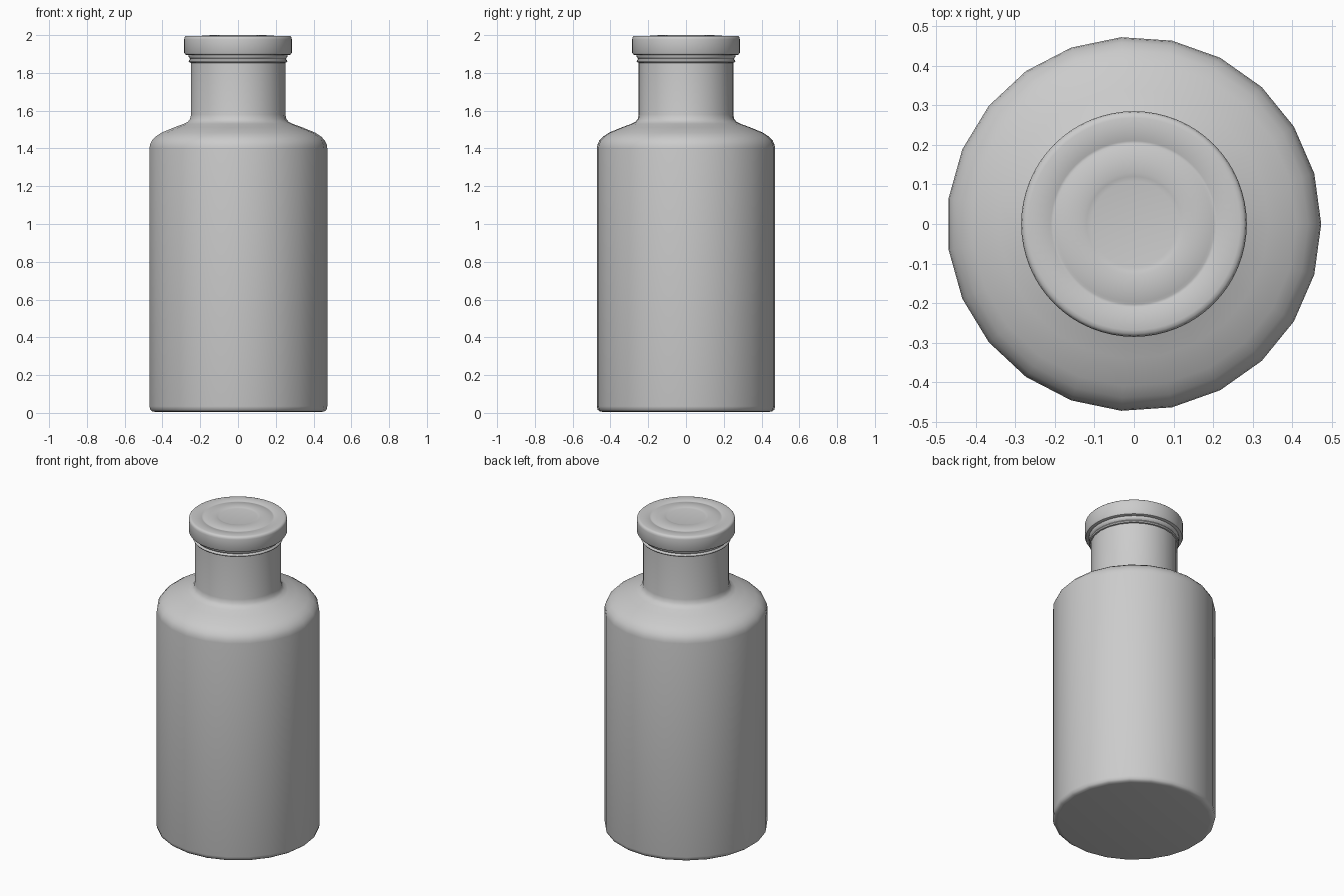
import bpy, bmesh, math

if "Cube" in bpy.data.objects:
    bpy.data.objects.remove(bpy.data.objects["Cube"])


def lathe(name, profile, sides, angle=40):
    """Revolve an (r, z) profile that starts and ends on the axis."""
    bm = bmesh.new()
    rings = []
    for r, z in profile:
        if r == 0:
            rings.append([bm.verts.new((0, 0, z))] * sides)
        else:
            rings.append([bm.verts.new((r * math.cos(2 * math.pi * i / sides),
                                        r * math.sin(2 * math.pi * i / sides), z))
                          for i in range(sides)])
    for a, b in zip(rings, rings[1:]):
        for i in range(sides):
            j = (i + 1) % sides
            bm.faces.new(list(dict.fromkeys((a[i], a[j], b[j], b[i]))))
    bmesh.ops.recalc_face_normals(bm, faces=bm.faces[:])
    mesh = bpy.data.meshes.new(name)
    bm.to_mesh(mesh)
    bm.free()
    obj = bpy.data.objects.new(name, mesh)
    bpy.context.collection.objects.link(obj)
    bpy.ops.object.select_all(action='DESELECT')
    bpy.context.view_layer.objects.active = obj
    obj.select_set(True)
    bpy.ops.object.shade_smooth_by_angle(angle=math.radians(angle))
    return obj


# Bottle: 23-sided body with rounded foot, sloping shoulder and neck
lathe("bottle", [
    (0, 0.005), (0.44, 0.005), (0.458, 0.008), (0.469, 0.017), (0.473, 0.035),
    (0.473, 1.40), (0.470, 1.42), (0.460, 1.442), (0.440, 1.463), (0.410, 1.483),
    (0.340, 1.512), (0.290, 1.530), (0.268, 1.541), (0.256, 1.556), (0.251, 1.58),
    (0.251, 1.91), (0, 1.91)], 23)

# Tamper ring: thin round band just below the cap
lathe("tamper_ring", [
    (0, 1.853), (0.250, 1.853), (0.257, 1.855), (0.261, 1.862), (0.257, 1.869),
    (0.252, 1.873), (0.257, 1.879), (0.262, 1.885), (0.262, 1.898), (0, 1.898)], 64)

# Cap: rounded disc with faint concentric steps on top
lathe("cap", [
    (0, 1.895), (0.272, 1.895), (0.280, 1.898), (0.285, 1.907), (0.285, 1.978),
    (0.283, 1.988), (0.277, 1.994), (0.268, 1.996), (0.215, 1.996), (0.210, 1.993),
    (0.203, 1.993), (0.197, 1.996), (0.160, 1.999), (0.130, 2.0), (0.120, 1.997),
    (0.108, 1.995), (0, 1.995)], 64)
